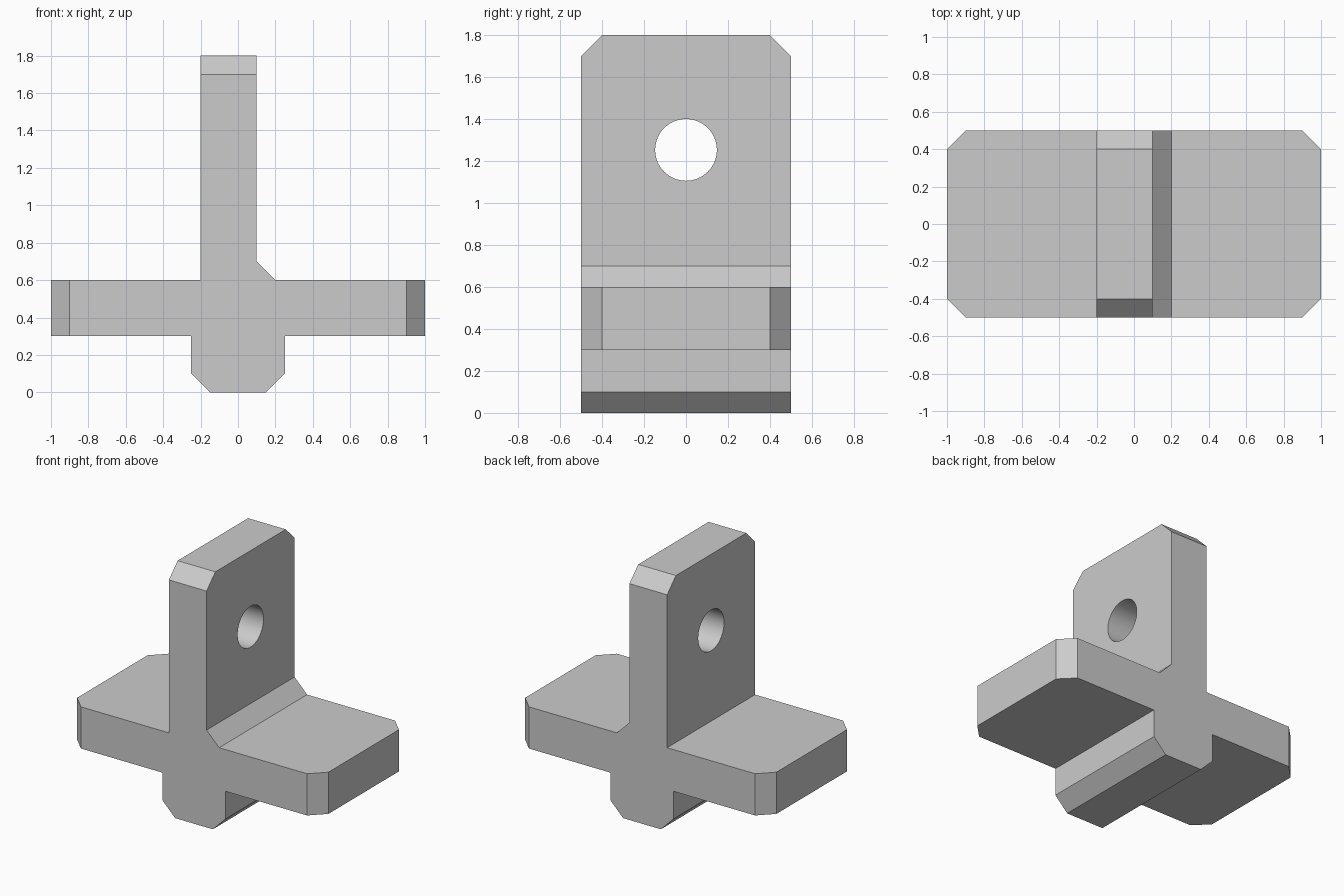
import bpy
import bmesh
from math import pi, radians
from mathutils import Matrix

cube = bpy.data.objects.get("Cube")
if cube:
    bpy.data.objects.remove(cube, do_unlink=True)

DEPTH = 1.0      # front to back
CHAMFER = 0.1    # all corner cuts
WALL_TOP = 1.8


def make_material(name, colour):
    mat = bpy.data.materials.new(name)
    mat.use_nodes = True
    mat.diffuse_color = colour
    mat.node_tree.nodes["Principled BSDF"].inputs["Base Color"].default_value = colour
    return mat


def make_object(name, bm):
    mesh = bpy.data.meshes.new(name)
    bm.to_mesh(mesh)
    bm.free()
    obj = bpy.data.objects.new(name, mesh)
    bpy.context.collection.objects.link(obj)
    return obj


grey = make_material("plain grey", (0.6, 0.6, 0.6, 1))

# Cross-shaped profile: foot, wings and upright wall with a chamfer fillet
profile = [(-0.15, 0), (0.15, 0), (0.25, 0.1), (0.25, 0.3), (1, 0.3), (1, 0.6),
           (0.2, 0.6), (0.1, 0.7), (0.1, WALL_TOP), (-0.2, WALL_TOP),
           (-0.2, 0.6), (-1, 0.6), (-1, 0.3), (-0.25, 0.3), (-0.25, 0.1)]
bm = bmesh.new()
face = bm.faces.new([bm.verts.new((x, -DEPTH / 2, z)) for x, z in profile])
extruded = bmesh.ops.extrude_face_region(bm, geom=[face])["geom"]
bmesh.ops.translate(bm, vec=(0, DEPTH, 0),
                    verts=[v for v in extruded if isinstance(v, bmesh.types.BMVert)])
bmesh.ops.recalc_face_normals(bm, faces=bm.faces)


# Chamfer the wing corners and the two top ends of the wall
def is_corner(edge):
    a, b = (v.co for v in edge.verts)
    if abs(a.y - b.y) > 0.01:
        return False
    wing_end = min(abs(a.x), abs(b.x)) > 0.99
    wall_end = min(a.z, b.z) > WALL_TOP - 0.01
    return wing_end or wall_end


bmesh.ops.bevel(bm, geom=[e for e in bm.edges if is_corner(e)], offset=CHAMFER,
                offset_type='OFFSET', segments=1, profile=0.5, affect='EDGES')
bracket = make_object("bracket", bm)
bracket.data.materials.append(grey)

# Round hole through the wall
bm = bmesh.new()
bmesh.ops.create_cone(bm, cap_ends=True, segments=64, radius1=0.147, radius2=0.147, depth=1,
                      matrix=Matrix.Translation((0, 0, 1.253)) @ Matrix.Rotation(pi / 2, 4, 'Y'))
cutter = make_object("hole_cutter", bm)
cutter.data.materials.append(grey)
cutter.hide_render = True

cut = bracket.modifiers.new("hole", 'BOOLEAN')
cut.operation = 'DIFFERENCE'
cut.solver = 'EXACT'
cut.object = cutter
bpy.context.view_layer.objects.active = bracket
bracket.select_set(True)
cutter.select_set(False)
bpy.ops.object.modifier_apply(modifier=cut.name)
bpy.data.objects.remove(cutter, do_unlink=True)
bpy.ops.object.shade_smooth_by_angle(angle=radians(30))
